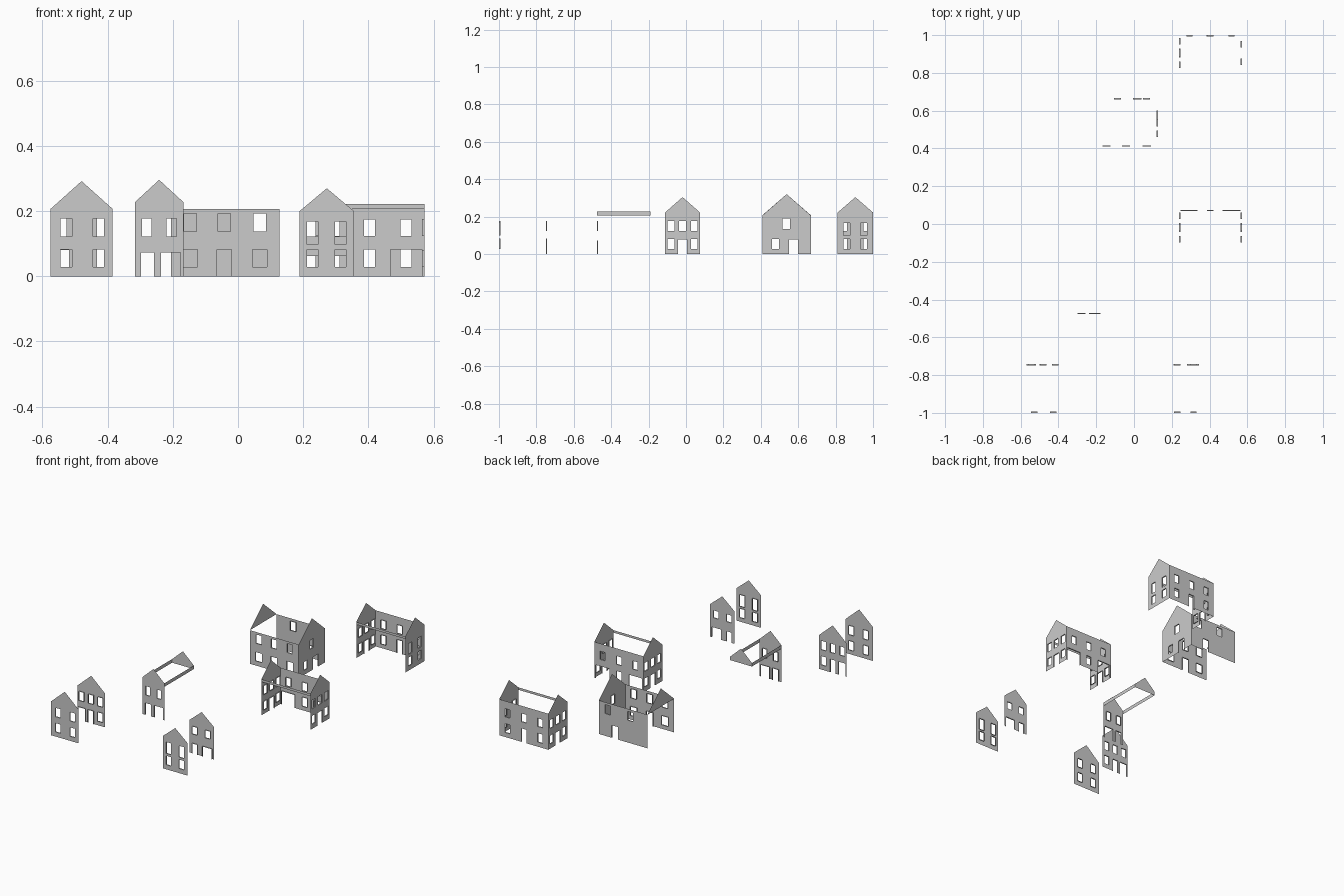
import bpy

DEPTH = 0.007  # window reveal depth


def wall(name, axis, pos, face, u0, u1, z0, z1, holes=(), peak=None):
    """Thin wall along x or y at pos, facing `face` (+1/-1), with openings (u0,u1,z0,z1)."""
    verts, faces = [], []
    flip = (face > 0) if axis == 'x' else (face < 0)

    def add(points):
        ids = []
        for u, z, d in points:
            c = pos - face * d
            p = (u, c, z) if axis == 'x' else (c, u, z)
            p = tuple(round(v, 5) for v in p)
            if p not in verts:
                verts.append(p)
            ids.append(verts.index(p))
        faces.append(ids[::-1] if flip else ids)

    us = sorted({u0, u1} | {v for h in holes for v in h[:2]})
    zs = sorted({z0, z1} | {v for h in holes for v in h[2:]})
    # wall surface
    for a, b in zip(us, us[1:]):
        for c, d in zip(zs, zs[1:]):
            m, n = (a + b) / 2, (c + d) / 2
            if not any(h[0] < m < h[1] and h[2] < n < h[3] for h in holes):
                add([(a, c, 0), (b, c, 0), (b, d, 0), (a, d, 0)])
    # gable triangle
    if peak:
        add([(u, z1, 0) for u in us] + [((u0 + u1) / 2, peak, 0)])
    # opening reveals
    for a, b, c, d in holes:
        ring = [(a, c), (a, d), (b, d), (b, c)]
        if c > z0:
            ring.append((a, c))
        for p, q in zip(ring, ring[1:]):
            add([(*p, 0), (*q, 0), (*q, DEPTH), (*p, DEPTH)])
    me = bpy.data.meshes.new(name)
    me.from_pydata(verts, [], faces)
    bpy.context.collection.objects.link(bpy.data.objects.new(name, me))


def row(centres, width, z0, z1):
    return [(c - width / 2, c + width / 2, z0, z1) for c in centres]


# Corner house: two gable walls
wall("house_a_front", 'x', -1.0, -1, -0.575, -0.385, 0, 0.207,
     row([-0.527, -0.428], 0.034, 0.122, 0.177) + row([-0.527, -0.428], 0.034, 0.028, 0.083), 0.292)
wall("house_a_back", 'x', -0.742, 1, -0.575, -0.385, 0, 0.207,
     row([-0.544, -0.48, -0.416], 0.034, 0.122, 0.177)
     + [(-0.568, -0.518, 0, 0.08), (-0.5, -0.463, 0, 0.08), (-0.433, -0.4, 0.028, 0.083)], 0.292)

# Shop house: two gable walls
wall("house_b_front", 'x', -1.0, -1, 0.189, 0.356, 0, 0.2,
     row([0.228, 0.315], 0.034, 0.098, 0.168) + row([0.228, 0.315], 0.034, 0.028, 0.083), 0.27)
wall("house_b_back", 'x', -0.742, 1, 0.189, 0.356, 0, 0.2,
     row([0.228, 0.315], 0.034, 0.122, 0.168)
     + [(0.21, 0.245, 0, 0.063), (0.28, 0.345, 0, 0.063)], 0.27)

# Narrow shop: front gable, eave bands, rear gable top
wall("house_c_front", 'x', -0.477, -1, -0.316, -0.168, 0, 0.228,
     row([-0.28, -0.204], 0.03, 0.122, 0.177)
     + [(-0.298, -0.258, 0, 0.073), (-0.237, -0.177, 0, 0.073)], 0.296)
wall("house_c_rear_gable", 'x', -0.19, 1, -0.316, -0.168, 0.206, 0.228, (), 0.296)
wall("house_c_left_band", 'y', -0.316, -1, -0.477, -0.19, 0.206, 0.228)
wall("house_c_right_band", 'y', -0.168, 1, -0.477, -0.19, 0.206, 0.228)

# Wide house: front, back, right gable, left gable top
wall("house_d_front", 'x', 0.409, -1, -0.205, 0.127, 0, 0.207,
     row([-0.146, -0.042, 0.067], 0.038, 0.137, 0.192)
     + row([-0.146, 0.067], 0.044, 0.028, 0.083) + [(-0.064, -0.02, 0, 0.083)])
wall("house_d_back", 'x', 0.667, 1, -0.205, 0.127, 0, 0.207,
     row([-0.088, 0.067], 0.038, 0.137, 0.192) + [(-0.005, 0.04, 0, 0.077)])
wall("house_d_right", 'y', 0.127, 1, 0.409, 0.667, 0, 0.207,
     [(0.517, 0.555, 0.135, 0.19), (0.46, 0.496, 0.028, 0.08), (0.55, 0.6, 0, 0.077)], 0.32)
wall("house_d_left_gable", 'y', -0.205, -1, 0.409, 0.667, 0.207, 0.208, (), 0.32)

# Two long houses: back wall, side gables, front eave band
for tag, y0, y1 in (("e", -0.112, 0.075), ("f", 0.811, 1.0)):
    mid = (y0 + y1) / 2
    cols = [mid - 0.062, mid, mid + 0.062]
    triple = (row(cols, 0.036, 0.123, 0.176) + row([cols[0], cols[2]], 0.036, 0.028, 0.08)
              + row([mid], 0.046, 0, 0.077))
    pair = (row([mid - 0.047, mid + 0.046], 0.035, 0.1, 0.165)
            + row([mid - 0.047, mid + 0.046], 0.035, 0.028, 0.08))
    back = row([0.294, 0.404, 0.516], 0.034, 0.124, 0.175)
    if tag == "e":
        back += [(0.246, 0.336, 0, 0.083), (0.387, 0.421, 0.028, 0.083), (0.468, 0.564, 0, 0.083)]
    else:
        back += row([0.294, 0.516], 0.034, 0.028, 0.083) + [(0.385, 0.422, 0, 0.083)]
    wall(f"house_{tag}_back", 'x', y1, 1, 0.238, 0.572, 0, 0.222, back)
    wall(f"house_{tag}_left", 'y', 0.238, -1, y0, y1, 0, 0.222, triple, 0.304)
    wall(f"house_{tag}_right", 'y', 0.572, 1, y0, y1, 0, 0.222, triple if tag == "e" else pair, 0.304)
    wall(f"house_{tag}_front_band", 'x', y0, -1, 0.238, 0.572, 0.207, 0.222)
